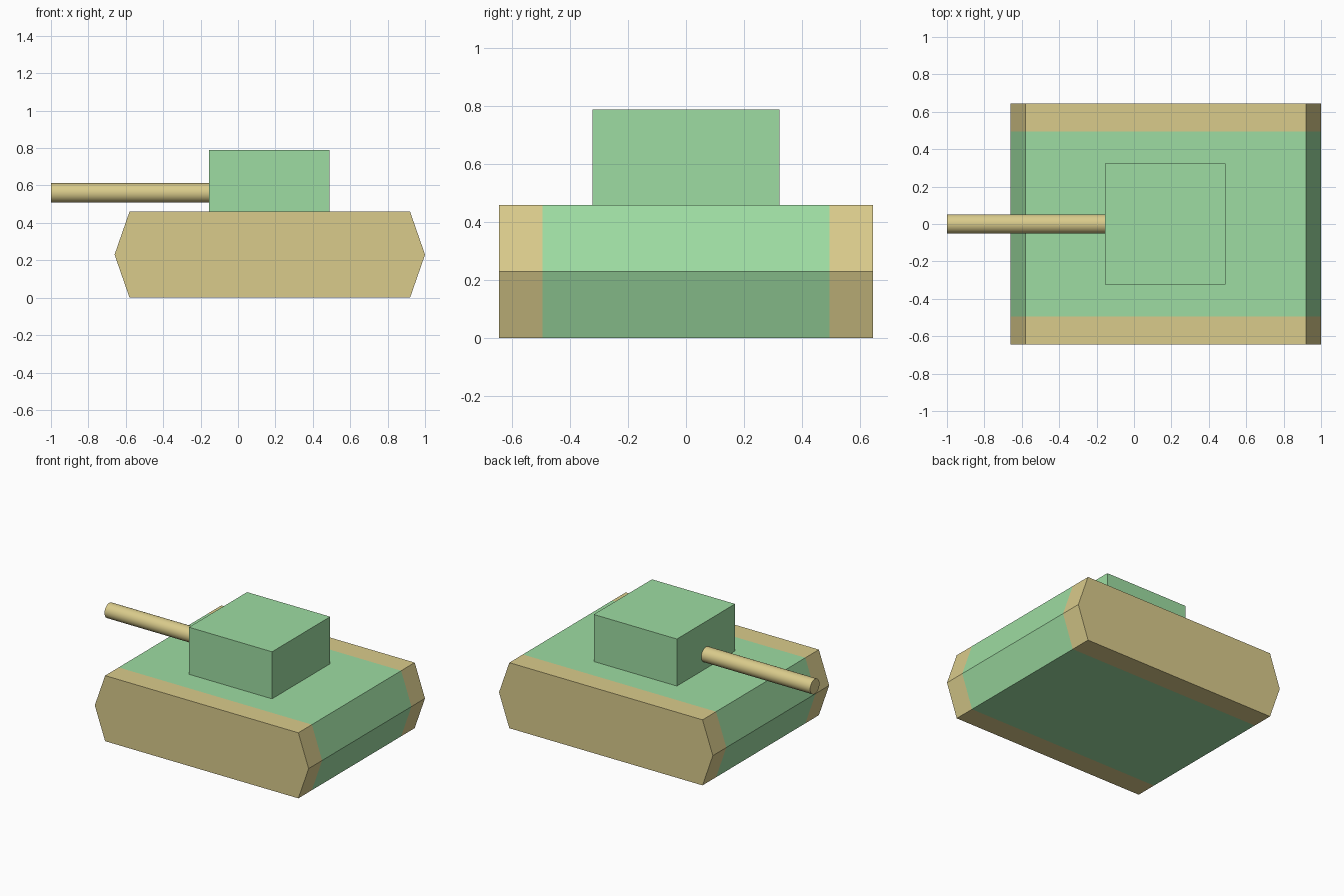
import bpy, bmesh, math

if "Cube" in bpy.data.objects:
    bpy.data.objects.remove(bpy.data.objects["Cube"])


def material(name, color):
    m = bpy.data.materials.new(name)
    m.diffuse_color = (*color, 1)
    m.use_nodes = True
    m.node_tree.nodes["Principled BSDF"].inputs["Base Color"].default_value = m.diffuse_color
    return m


green = material("green_paint", (0.34, 0.72, 0.36))
tan = material("tan_paint", (0.70, 0.60, 0.26))

# Hull: hexagonal side profile extruded across, with tan track bands on both sides
HALF_WIDTH, BAND = 0.645, 0.495
profile = [(-0.66, 0.23), (-0.58, 0), (0.92, 0), (1, 0.23), (0.92, 0.46), (-0.58, 0.46)]
bm = bmesh.new()
side = bm.faces.new([bm.verts.new((x, -HALF_WIDTH, z)) for x, z in profile])
ext = bmesh.ops.extrude_face_region(bm, geom=[side])
new_verts = [g for g in ext["geom"] if isinstance(g, bmesh.types.BMVert)]
bmesh.ops.translate(bm, verts=new_verts, vec=(0, 2 * HALF_WIDTH, 0))
for y in (-BAND, BAND):
    bmesh.ops.bisect_plane(bm, geom=bm.verts[:] + bm.edges[:] + bm.faces[:],
                           plane_co=(0, y, 0), plane_no=(0, 1, 0))
bmesh.ops.recalc_face_normals(bm, faces=bm.faces[:])
for f in bm.faces:
    f.material_index = int(abs(f.calc_center_median().y) > BAND)
mesh = bpy.data.meshes.new("hull")
bm.to_mesh(mesh)
bm.free()
mesh.materials.append(green)
mesh.materials.append(tan)
bpy.context.collection.objects.link(bpy.data.objects.new("hull", mesh))

# Turret: plain box on the deck
bpy.ops.mesh.primitive_cube_add(size=1, location=(0.1675, 0, 0.625))
turret = bpy.context.object
turret.name = "turret"
turret.scale = (0.645, 0.645, 0.33)
turret.data.materials.append(green)

# Gun barrel: round bar from the turret face forward
bpy.ops.mesh.primitive_cylinder_add(vertices=32, radius=0.052, depth=0.845,
                                    location=(-0.5775, 0, 0.56),
                                    rotation=(0, math.pi / 2, 0))
barrel = bpy.context.object
barrel.name = "gun_barrel"
barrel.data.materials.append(tan)
bpy.ops.object.shade_smooth_by_angle()
